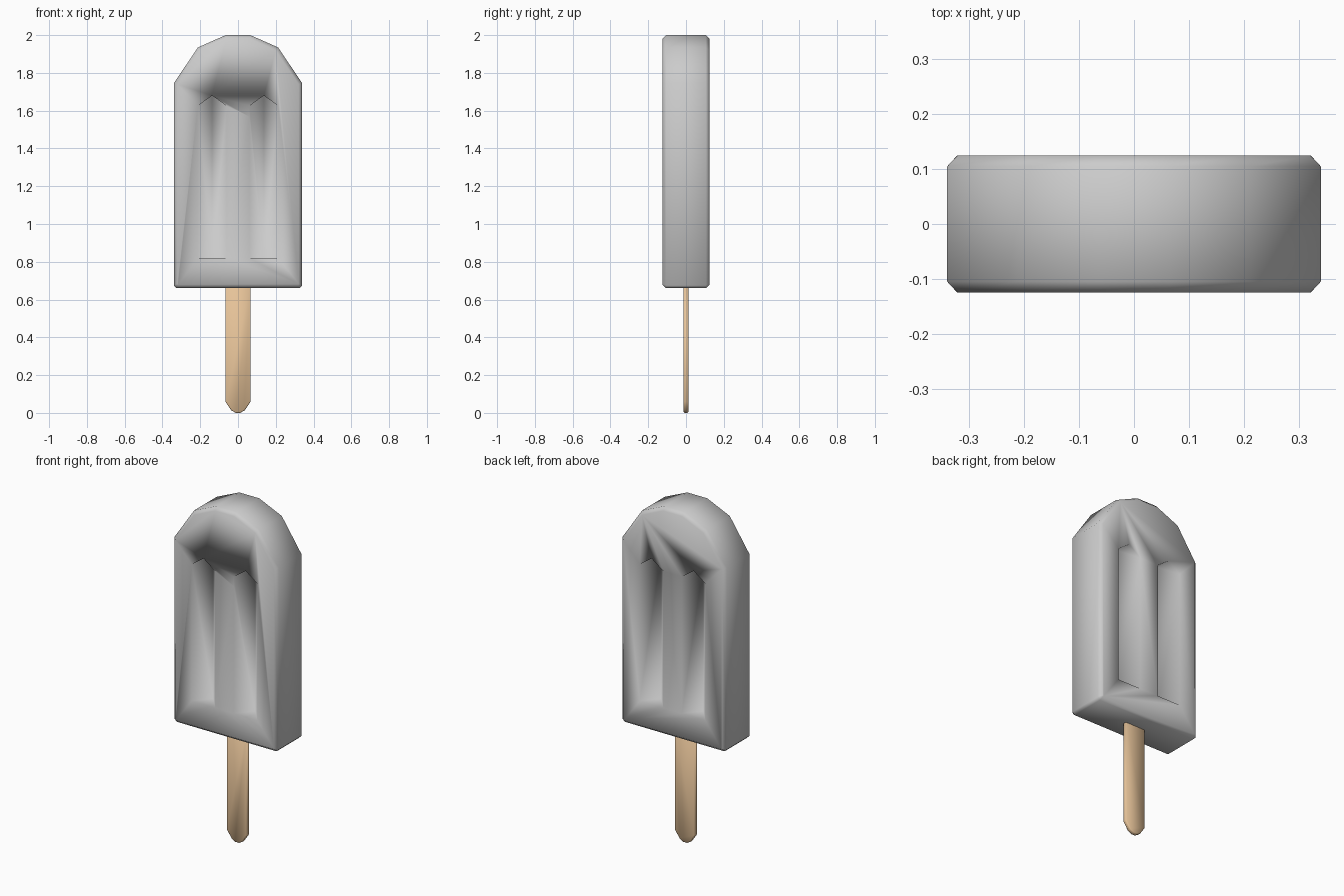
import bpy, bmesh
from mathutils import Vector

if "Cube" in bpy.data.objects:
    bpy.data.objects.remove(bpy.data.objects["Cube"])


def finish(bm, name):
    bmesh.ops.recalc_face_normals(bm, faces=bm.faces)
    for f in bm.faces:
        f.smooth = True
    mesh = bpy.data.meshes.new(name)
    bm.to_mesh(mesh)
    bm.free()
    obj = bpy.data.objects.new(name, mesh)
    bpy.context.collection.objects.link(obj)
    return obj


def prism(bm, points, direction):
    """Extrude a closed outline along a direction; return both end caps."""
    first = bm.faces.new([bm.verts.new(p) for p in points])
    out = bmesh.ops.extrude_face_region(bm, geom=[first], use_keep_orig=True)
    bmesh.ops.translate(bm, vec=direction,
                        verts=[v for v in out["geom"] if isinstance(v, bmesh.types.BMVert)])
    last = [g for g in out["geom"] if isinstance(g, bmesh.types.BMFace)][0]
    return [first, last]


def slab(name, half, depth, chamfer):
    """Symmetric front outline (right half, bottom to top) with chamfered rims."""
    outline = half + [(-x, z) for x, z in reversed(half)]
    y = depth / 2 - chamfer
    bm = bmesh.new()
    caps = prism(bm, [(x, -y, z) for x, z in outline], Vector((0, 2 * y, 0)))
    bmesh.ops.recalc_face_normals(bm, faces=bm.faces)
    bmesh.ops.inset_individual(bm, faces=caps, thickness=chamfer, depth=chamfer)
    return finish(bm, name)


# Frozen body with faceted arched top
body = slab("ice_body",
            [(0.325, 0.66), (0.34, 0.675), (0.34, 1.745), (0.212, 1.935), (0.065, 2.0)],
            0.25, 0.02)

# V-shaped grooves with pointed tops, two on the front and two on the back
W, DEPTH, FACE = 0.0765, 0.09, 0.125
for side in (-1, 1):
    for cx in (-0.137, 0.137):
        out = 0.03
        w = W * (1 + out / DEPTH)
        bm = bmesh.new()
        prism(bm, [(cx - w, side * (FACE + out), 0.82),
                   (cx + w, side * (FACE + out), 0.82),
                   (cx, side * (FACE - DEPTH), 0.82)], Vector((0, 0, 0.86)))
        # slope the top down from the centre line to both edges
        for s in (-1, 1):
            bmesh.ops.bisect_plane(bm, geom=bm.verts[:] + bm.edges[:] + bm.faces[:],
                                   plane_co=(cx, 0, 1.68),
                                   plane_no=(s * 0.055, 0, W), clear_outer=True)
            bmesh.ops.holes_fill(bm, edges=[e for e in bm.edges if e.is_boundary])
        bmesh.ops.remove_doubles(bm, verts=bm.verts, dist=1e-5)
        cutter = finish(bm, "groove_cutter")
        cutter.hide_render = True
        cutter.hide_set(True)
        mod = body.modifiers.new("groove", 'BOOLEAN')
        mod.operation = 'DIFFERENCE'
        mod.solver = 'EXACT'
        mod.object = cutter

# Wooden stick with rounded lower end
stick = slab("stick",
             [(0.012, 0.0), (0.036, 0.014), (0.067, 0.06), (0.067, 0.68)],
             0.026, 0.005)
wood = bpy.data.materials.new("wood")
wood.diffuse_color = (0.80, 0.55, 0.32, 1)
wood.use_nodes = True
wood.node_tree.nodes["Principled BSDF"].inputs["Base Color"].default_value = wood.diffuse_color
stick.data.materials.append(wood)
